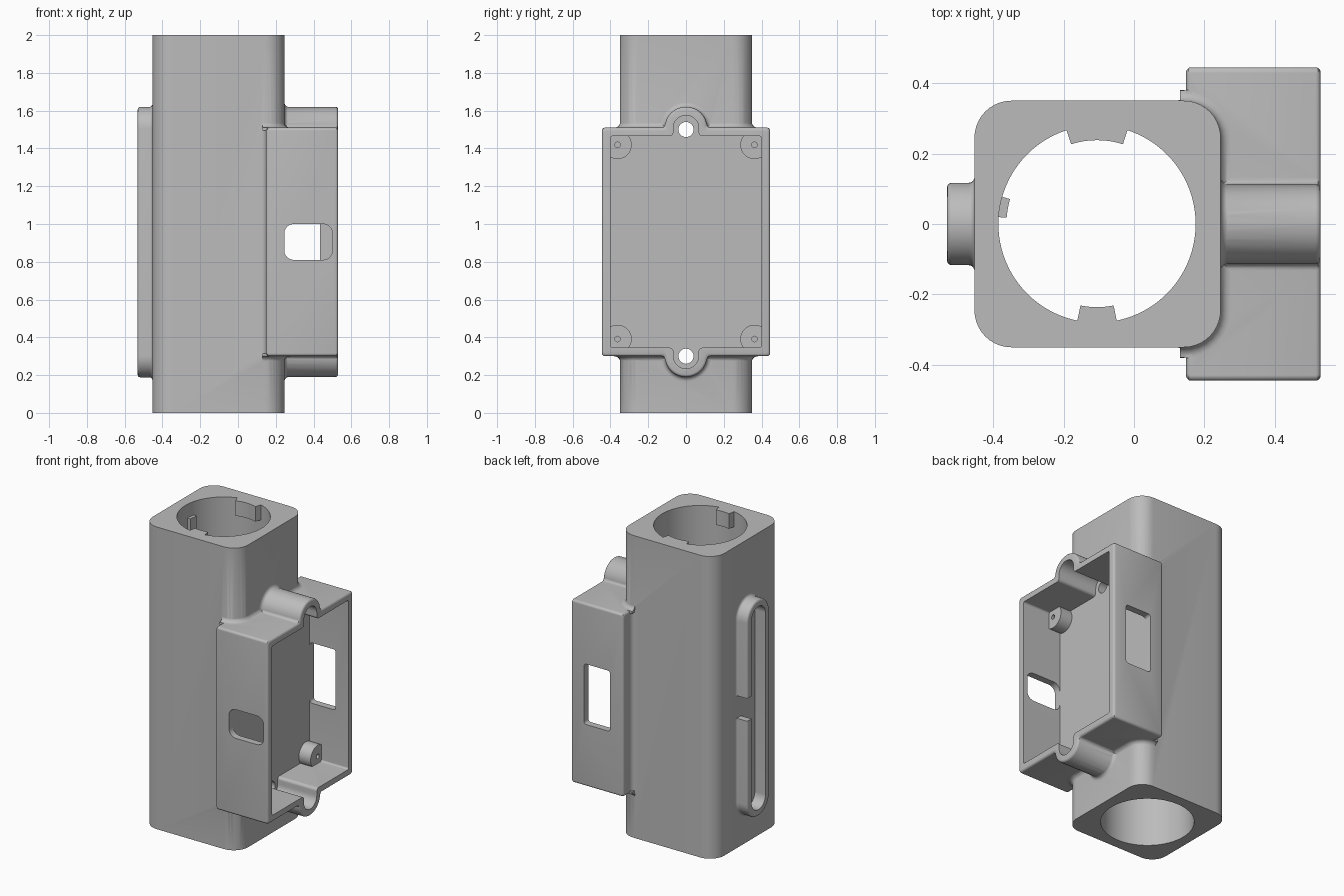
import bpy
import bmesh
from math import sin, cos, pi, radians
from mathutils import Vector

if "Cube" in bpy.data.objects:
    bpy.data.objects.remove(bpy.data.objects["Cube"])

grey = bpy.data.materials.new("plain grey")
grey.use_nodes = True
grey.diffuse_color = (0.5, 0.5, 0.5, 1)
grey.node_tree.nodes["Principled BSDF"].inputs["Base Color"].default_value = (0.5, 0.5, 0.5, 1)


def rounded(corners, seg=6):
    """2D outline with every corner (a, b, radius) replaced by an arc."""
    out = []
    for i, (a, b, r) in enumerate(corners):
        p = Vector((a, b))
        d = (Vector(corners[i - 1][:2]) - p).normalized()
        e = (Vector(corners[(i + 1) % len(corners)][:2]) - p).normalized()
        half = d.angle(e) / 2
        mid = p + (d + e).normalized() * r / sin(half)
        v0, v1 = p + d * r - mid, p + e * r - mid
        out += [tuple(mid + v0 * cos(t) + v1 * sin(t))
                for t in [pi / 2 * k / seg for k in range(seg + 1)]]
    return out


def rect(a0, a1, b0, b1, r, seg=6):
    return rounded([(a0, b0, r), (a1, b0, r), (a1, b1, r), (a0, b1, r)], seg)


def circle(a, b, r, n=48):
    return [(a + r * cos(2 * pi * k / n), b + r * sin(2 * pi * k / n)) for k in range(n)]


def loft(name, rings, axis):
    """Solid skinned through (position, outline) rings along an axis."""
    place = {"x": lambda h, a, b: (h, a, b), "y": lambda h, a, b: (a, h, b),
             "z": lambda h, a, b: (a, b, h)}[axis]
    bm = bmesh.new()
    loops = [[bm.verts.new(place(h, *p)) for p in ring] for h, ring in rings]
    for lo, hi in zip(loops, loops[1:]):
        for i in range(len(lo)):
            bm.faces.new((lo[i - 1], lo[i], hi[i], hi[i - 1]))
    bm.faces.new(loops[0])
    bm.faces.new(loops[-1])
    bmesh.ops.recalc_face_normals(bm, faces=bm.faces)
    mesh = bpy.data.meshes.new(name)
    bm.to_mesh(mesh)
    bm.free()
    mesh.materials.append(grey)
    ob = bpy.data.objects.new(name, mesh)
    bpy.context.collection.objects.link(ob)
    return ob


def prism(name, outline, h0, h1, axis):
    return loft(name, [(h0, outline), (h1, outline)], axis)


def combine(body, tool, operation):
    """Apply a boolean and discard the tool."""
    mod = body.modifiers.new("cut", "BOOLEAN")
    mod.operation, mod.object, mod.solver = operation, tool, "EXACT"
    bpy.context.view_layer.objects.active = body
    bpy.ops.object.modifier_apply(modifier=mod.name)
    bpy.data.objects.remove(tool)


def finish(ob):
    bpy.ops.object.select_all(action="DESELECT")
    ob.select_set(True)
    bpy.context.view_layer.objects.active = ob
    bpy.ops.object.shade_smooth_by_angle(angle=radians(32))


def flare(start, step, size, shape, n=5):
    """Rings of a concave fillet: widest at start, fading along step."""
    rings = [(start - step * size * 0.5, shape(size))]
    for k in range(n + 1):
        t = pi / 2 * k / n
        rings.append((start + step * size * (1 - cos(t)), shape(size * (1 - sin(t)) - 0.001)))
    return rings


MID = 0.905             # middle height of the box
BORE_X, BORE_R = -0.105, 0.28


def box_outline(e, r, wide=0.445, high=0.605, ear=0.112, tip=0.715):
    """Rectangle with a round ear on its top and bottom edge, inset by e."""
    w, h, s, t = wide - e, high - e, ear - e, tip - e
    half = [(w, h, r), (s, h, 0.02), (s, t, s * 0.98),
            (-s, t, s * 0.98), (-s, h, 0.02), (-w, h, r)]
    return rounded([(a, MID + b, q) for a, b, q in half]
                   + [(-a, MID - b, q) for a, b, q in half], 8)


# Square tube
tube = prism("tube_body", rect(-0.453, 0.246, -0.35, 0.35, 0.105, 10), 0, 2, "z")

# Eared box with softened front and back edges
ROUND = 0.014
turn = [pi / 2 * k / 3 for k in range(4)]
rings = [(0.148 + ROUND * (1 - sin(t)), ROUND * (1 - cos(t))) for t in reversed(turn)]
rings += [(0.53 - ROUND * (1 - sin(t)), ROUND * (1 - cos(t))) for t in turn]
combine(tube, loft("box", [(x, box_outline(e, 0.016)) for x, e in rings], "x"), "UNION")


# Fillets where the box and its ears meet the tube
def tube_end(o):
    return rounded([(0.13, -0.35 - o, 0.001), (0.246 + o, -0.35 - o, 0.105 + o),
                    (0.246 + o, 0.35 + o, 0.105 + o), (0.13, 0.35 + o, 0.001)], 8)


for side in (-1, 1):
    level = MID + side * 0.605
    combine(tube, loft("collar", flare(level, side, 0.03, tube_end), "z"), "UNION")

    def ear_root(o, c=MID + side * 0.603):
        return circle(0, c, 0.112 + o)
    combine(tube, loft("ear_fillet", flare(0.246, 1, 0.025, ear_root), "x"), "UNION")

    strip = [(0.118 + 0.03 * sin(t), side * (0.38 - 0.03 * cos(t)))
             for t in [pi / 2 * k / 6 for k in range(7)]]
    strip += [(0.165, side * 0.38), (0.165, side * 0.34), (0.118, side * 0.34)]
    combine(tube, prism("side_fillet", strip, MID - 0.606, MID + 0.606, "z"), "UNION")

# Box cavity, bore and side windows
cuts = [
    prism("cavity", box_outline(0.045, 0.012), 0.244, 0.6, "x"),
    prism("bore", circle(BORE_X, 0, BORE_R, 96), -0.1, 2.1, "z"),
    prism("front_window", rect(0.245, 0.5, 0.81, 1.0, 0.05), -0.5, -0.38, "y"),
    prism("back_window", rect(0.245, 0.435, 0.71, 1.11, 0.018), 0.38, 0.5, "y"),
]
# Screw holes right through both tube walls
cuts += [prism("through_hole", circle(0, z, 0.04, 32), -0.6, 0.6, "x") for z in (0.3, 1.5)]
for cut in cuts:
    combine(tube, cut, "DIFFERENCE")
finish(tube)

# Corner screw bosses in the box
for y in (-0.3625, 0.3625):
    for z in (MID - 0.514, MID + 0.514):
        boss = prism("screw_boss", circle(y, z, 0.075, 40), 0.235, 0.33, "x")
        combine(boss, prism("pilot", circle(y, z, 0.015, 16), 0.27, 0.4, "x"), "DIFFERENCE")
        finish(boss)

# Keys inside the bore: centre angle, half angle, inner radius, bottom, top
for name, mid, half, inner, low, high in (("back_key", 90, 18, 0.238, 1.9, 2),
                                          ("front_key", 270, 11.5, 0.236, 1.9, 2),
                                          ("side_key", 170, 6, 0.257, 1.81, 1.91)):
    sweep = [radians(mid + half * k / 4) for k in range(-4, 5)]
    pts = [(BORE_X + BORE_R * 1.005 * cos(t), BORE_R * 1.005 * sin(t)) for t in sweep]
    pts += [(BORE_X + inner * cos(t), inner * sin(t)) for t in reversed(sweep)]
    finish(prism(name, pts, low, high, "z"))


# Raised loop rail on the closed side, with a gap in its back run
def rail_outline(o):
    return rect(-0.118 - o, 0.118 + o, 0.187 - o, 1.621 + o, 0.117 + o, 12)


rail_rings = flare(-0.453, -1, 0.016, rail_outline)
rail_rings += [(-0.531 + ROUND * (1 - sin(t)), rail_outline(-ROUND * (1 - cos(t)) - 0.001))
               for t in turn]
rail = loft("loop_rail", rail_rings, "x")
combine(rail, prism("groove", rail_outline(-0.045), -0.6, -0.4, "x"), "DIFFERENCE")
combine(rail, prism("gap", rect(0.03, 0.2, 0.86, 1.01, 0.005), -0.6, -0.4, "x"), "DIFFERENCE")
finish(rail)
